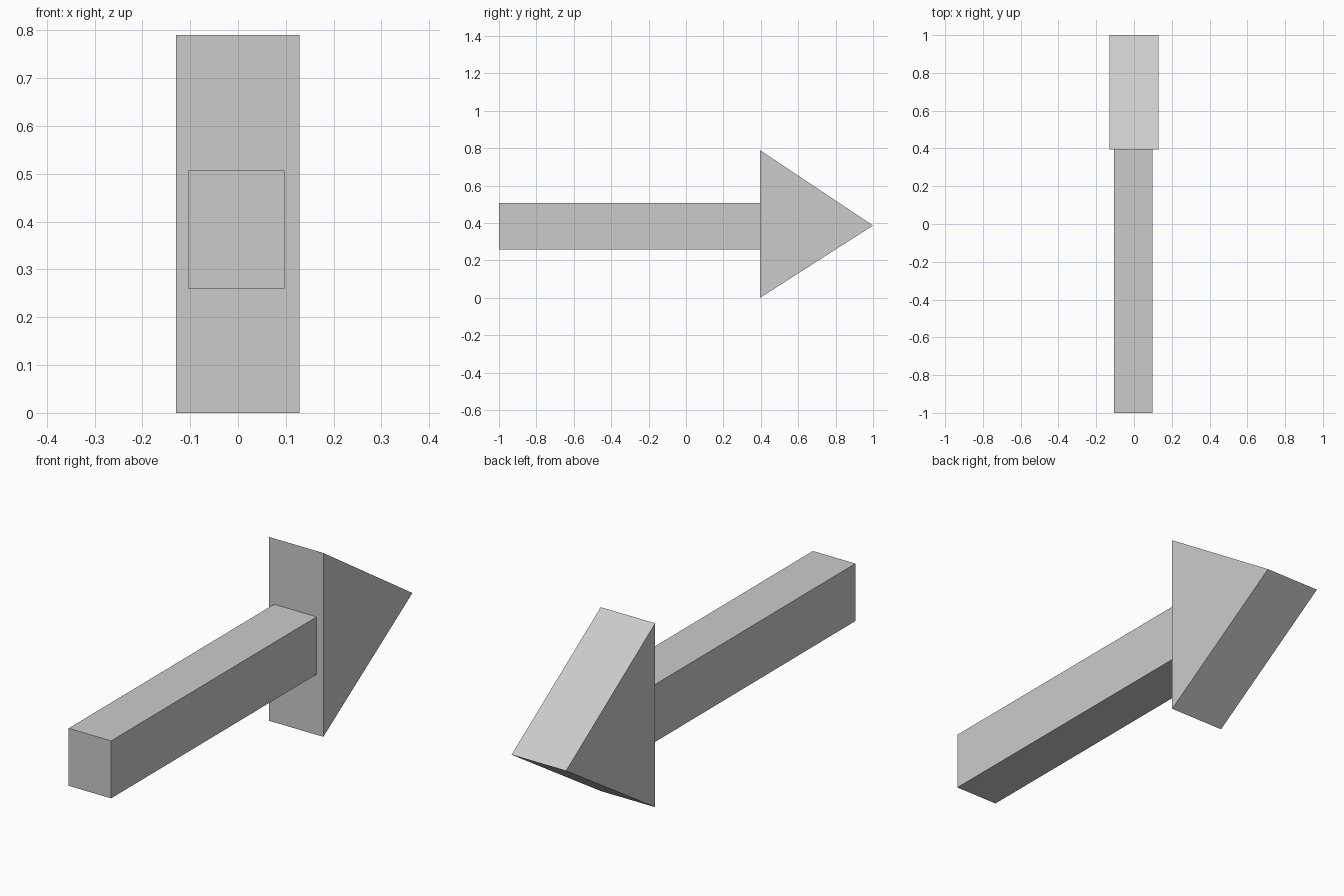
import bpy
import bmesh
from mathutils import Vector

if "Cube" in bpy.data.objects:
    bpy.data.objects.remove(bpy.data.objects["Cube"])


def extrude_profile(name, profile, x0, x1):
    """Solid made from a (y, z) outline extruded along x."""
    bm = bmesh.new()
    face = bm.faces.new([bm.verts.new((x0, y, z)) for y, z in profile])
    result = bmesh.ops.extrude_face_region(bm, geom=[face])
    moved = [g for g in result["geom"] if isinstance(g, bmesh.types.BMVert)]
    bmesh.ops.translate(bm, verts=moved, vec=Vector((x1 - x0, 0, 0)))
    bmesh.ops.recalc_face_normals(bm, faces=bm.faces)
    mesh = bpy.data.meshes.new(name)
    bm.to_mesh(mesh)
    bm.free()
    obj = bpy.data.objects.new(name, mesh)
    bpy.context.collection.objects.link(obj)
    return obj


# Rectangular shaft, butted against the head
extrude_profile("arrow_shaft",
                [(-1, 0.26), (0.396, 0.26), (0.396, 0.507), (-1, 0.507)],
                -0.105, 0.097)

# Triangular wedge head pointing to the back
extrude_profile("arrow_head",
                [(0.395, 0), (1, 0.387), (0.395, 0.79)],
                -0.13, 0.129)
